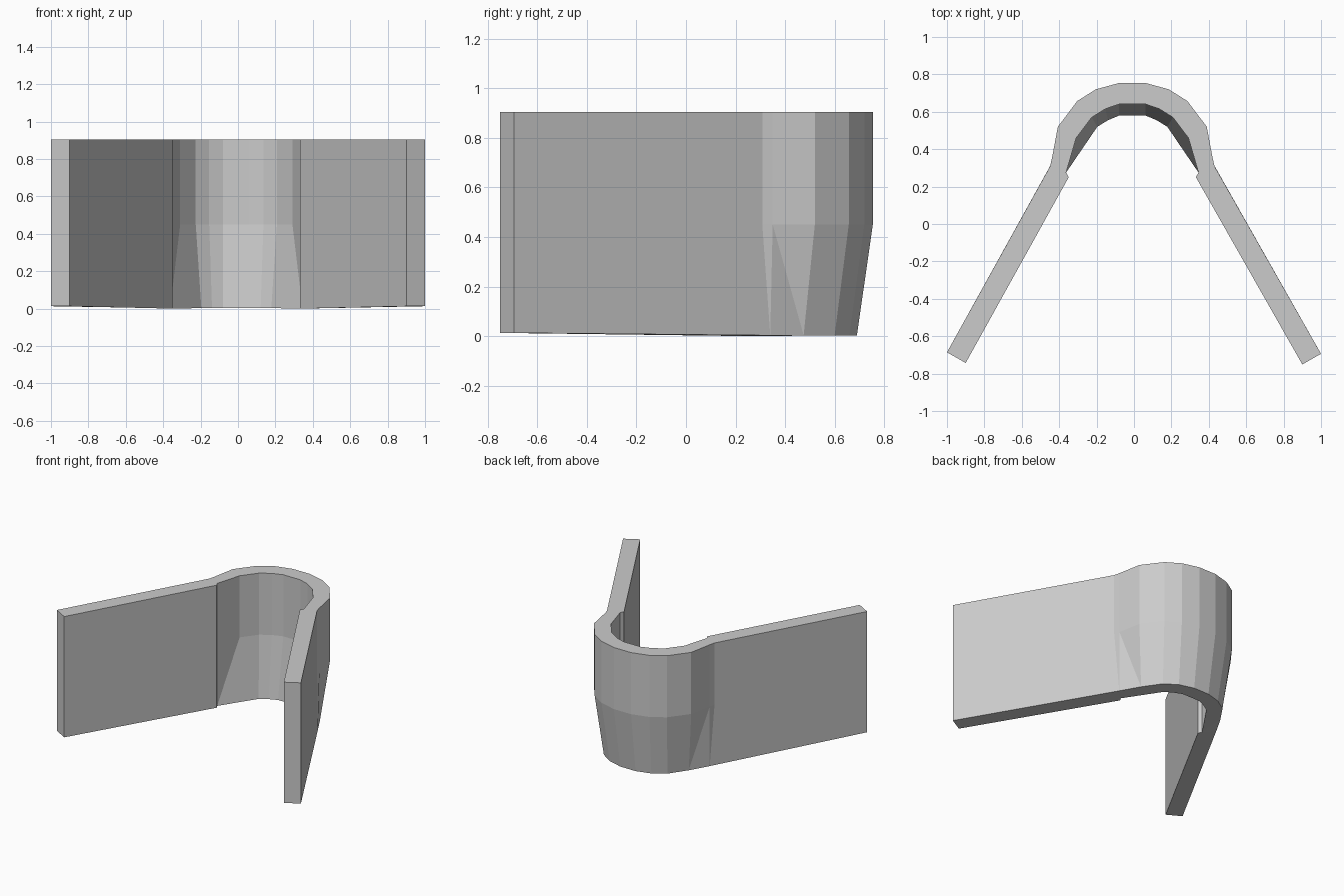
import bpy, bmesh

if "Cube" in bpy.data.objects:
    bpy.data.objects.remove(bpy.data.objects["Cube"])

# Half plan profiles, arm tip to crown (x measured from the bend centre line)
outer_top = [(1.0, -.69), (.44, .308), (.43, .35), (.43, .35), (.398, .52),
             (.295, .657), (.195, .72), (.07, .754)]
outer_low = [(1.0, -.69), (.423, .34), (.423, .34), (.346, .475), (.346, .475),
             (.26, .60), (.17, .66), (.062, .69)]
inner_top = [(.9, -.747), (.34, .25), (.354, .275), (.354, .275), (.30, .46),
             (.217, .57), (.145, .615), (.07, .641)]
inner_low = [(.9, -.747), (.34, .25), (.354, .275), (.354, .275), (.354, .275),
             (.187, .52), (.13, .555), (.07, .58)]


def full(half):
    """Mirror a half profile; the bend sits slightly left of centre."""
    def place(p, s):
        if p[1] > 0:
            return s * p[0] - .009, p[1]
        return s * p[0], p[1] - .004 * s
    return [place(p, -1) for p in half] + [place(p, 1) for p in reversed(half)]


def ring(bm, half, z):
    pts = full(half)
    return [bm.verts.new((x, y, .013 if z == 0 and y < -.5 else z + (.003 if z == 0 and y > .3 else 0)))
            for x, y in pts]


bm = bmesh.new()
H, M = .905, .45
outer = [ring(bm, outer_low, 0), ring(bm, outer_top, M), ring(bm, outer_top, H)]
inner = [ring(bm, inner_low, 0), ring(bm, inner_top, M), ring(bm, inner_top, H)]

# Loop of four long sides: outer wall, top rim, inner wall, bottom rim
section = outer + inner[::-1]
for a, b in zip(section, section[1:] + section[:1]):
    for i in range(len(a) - 1):
        bm.faces.new((a[i], a[i + 1], b[i + 1], b[i]))
# Arm tips
for i in (0, -1):
    bm.faces.new([r[i] for r in section])

# Merge the doubled points so the bend tapers through triangles
bmesh.ops.remove_doubles(bm, verts=bm.verts, dist=.0005)
bmesh.ops.recalc_face_normals(bm, faces=bm.faces)
mesh = bpy.data.meshes.new("bent_bracket")
bm.to_mesh(mesh)
bm.free()
bpy.context.collection.objects.link(bpy.data.objects.new("bent_bracket", mesh))
